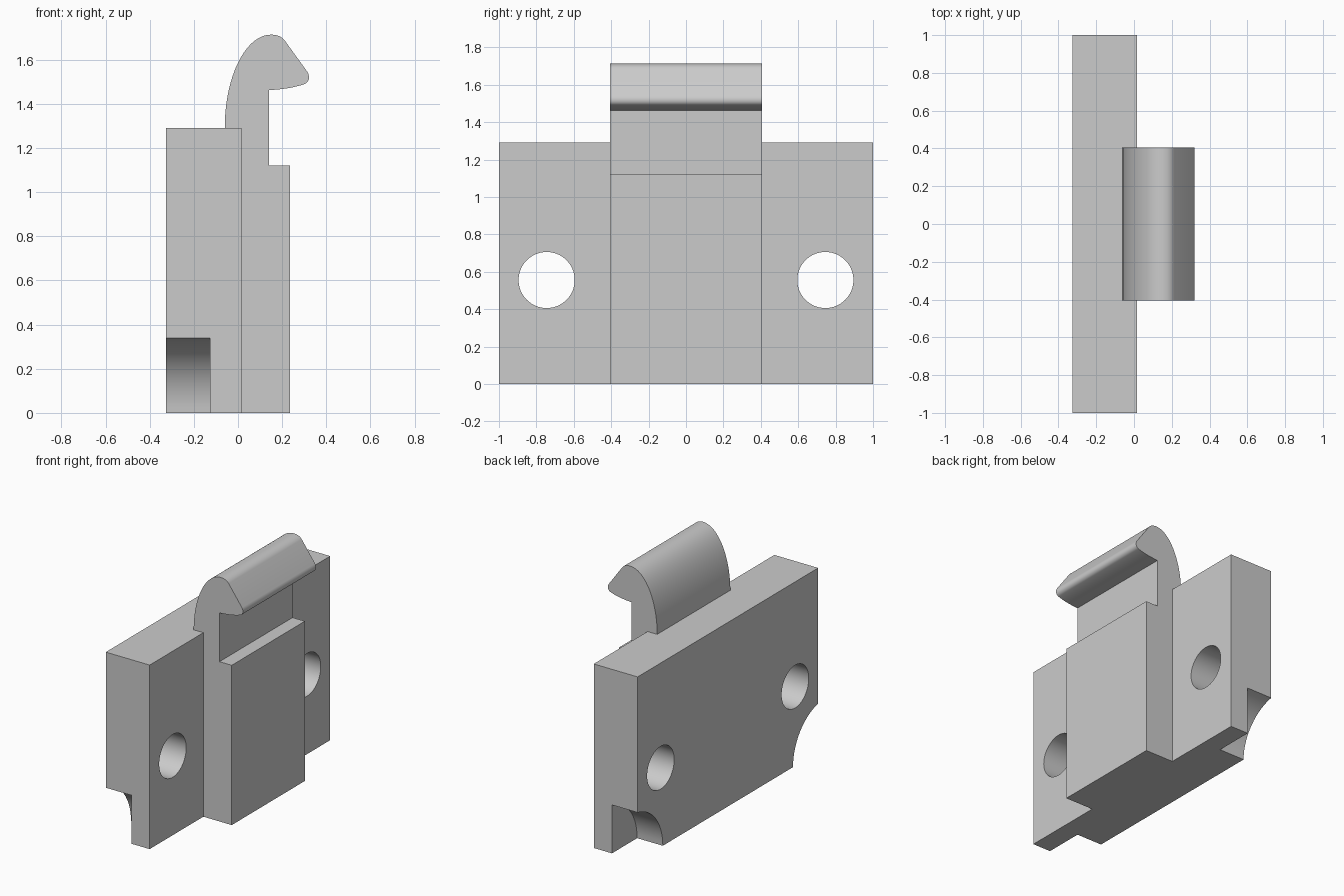
import bpy
import bmesh
import math
from mathutils import Vector
from mathutils.geometry import interpolate_bezier

cube = bpy.data.objects.get("Cube")
if cube:
    bpy.data.objects.remove(cube, do_unlink=True)

# Single plain grey
grey = bpy.data.materials.new("plain_grey")
grey.use_nodes = True
colour = (0.6, 0.6, 0.6, 1)
grey.diffuse_color = colour
grey.node_tree.nodes["Principled BSDF"].inputs["Base Color"].default_value = colour


def add_object(name, bm):
    bmesh.ops.recalc_face_normals(bm, faces=bm.faces)
    mesh = bpy.data.meshes.new(name)
    bm.to_mesh(mesh)
    bm.free()
    mesh.materials.append(grey)
    obj = bpy.data.objects.new(name, mesh)
    bpy.context.collection.objects.link(obj)
    return obj


def extrude_profile(name, points, y0, y1):
    """Sweep a closed (x, z) outline along y."""
    bm = bmesh.new()
    face = bm.faces.new([bm.verts.new((x, y0, z)) for x, z in points])
    moved = bmesh.ops.extrude_face_region(bm, geom=[face])["geom"]
    verts = [v for v in moved if isinstance(v, bmesh.types.BMVert)]
    bmesh.ops.translate(bm, verts=verts, vec=(0, y1 - y0, 0))
    return add_object(name, bm)


def curve(a, ha, hb, b, steps=16):
    pts = interpolate_bezier(*[Vector((x, 0, z)) for x, z in (a, ha, hb, b)], steps)
    return [(p.x, p.z) for p in pts]


def cut_cylinder(target, y, z, radius, x0, x1):
    """Cut a round hole running along x."""
    bpy.ops.mesh.primitive_cylinder_add(
        vertices=64, radius=radius, depth=x1 - x0,
        location=((x0 + x1) / 2, y, z), rotation=(0, math.pi / 2, 0))
    cutter = bpy.context.object
    cutter.name = "hole_cutter"
    cutter.hide_render = True
    mod = target.modifiers.new("hole", "BOOLEAN")
    mod.operation = "DIFFERENCE"
    mod.solver = "EXACT"
    mod.object = cutter
    bpy.context.view_layer.objects.active = target
    bpy.ops.object.modifier_apply(modifier=mod.name)
    bpy.data.objects.remove(cutter, do_unlink=True)


BACK, FACE, TOP = -0.325, 0.015, 1.29

# Mounting plate with two screw holes and rounded lower corner recesses
plate = extrude_profile("mounting_plate",
                        [(BACK, 0), (FACE, 0), (FACE, TOP), (BACK, TOP)], -1, 1)
for side in (-1, 1):
    cut_cylinder(plate, side * 0.745, 0.556, 0.15, BACK - 0.1, FACE + 0.1)
    cut_cylinder(plate, side * 1.067, 0, 0.346, BACK - 0.1, -0.126)

# Clip block with a curved hook at its top
outline = [(FACE, TOP), (FACE, 0), (0.235, 0), (0.235, 1.12), (0.14, 1.12)]
outline += curve((0.14, 1.462), (0.2, 1.465), (0.255, 1.473), (0.3, 1.489))
outline += curve((0.3, 1.489), (0.322, 1.496), (0.328, 1.522), (0.314, 1.545))[1:]
outline += curve((0.212, 1.686), (0.198, 1.705), (0.176, 1.713), (0.15, 1.713))
outline += curve((0.15, 1.713), (0.034, 1.713), (-0.06, 1.523), (-0.06, TOP), 28)[1:]
clip = extrude_profile("hook_clip", outline, -0.405, 0.405)

for obj in (plate, clip):
    bpy.ops.object.select_all(action="DESELECT")
    obj.select_set(True)
    bpy.context.view_layer.objects.active = obj
    bpy.ops.object.shade_smooth_by_angle(angle=math.radians(30))
